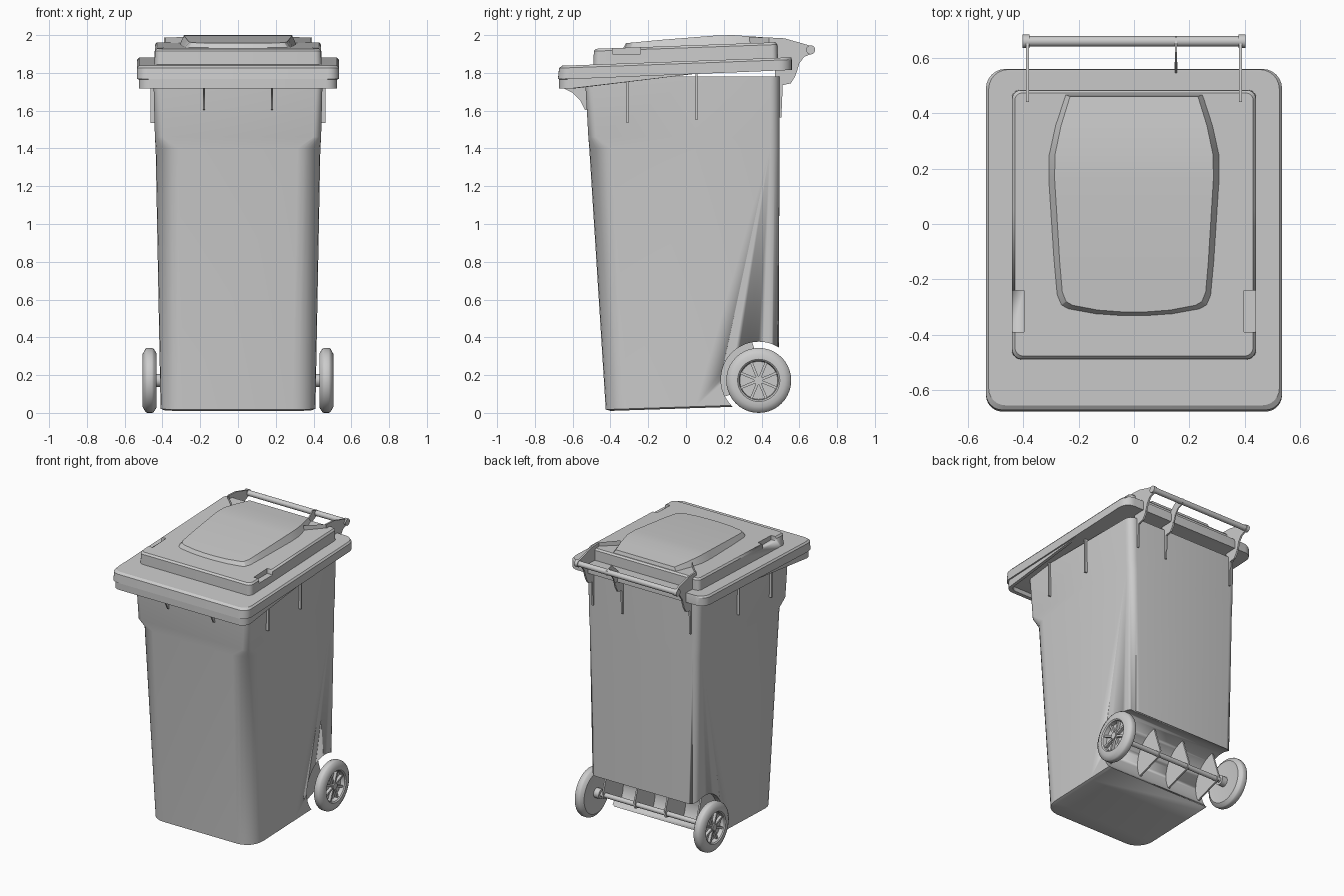
import bpy, bmesh, math
from mathutils import Matrix, Vector

if "Cube" in bpy.data.objects:
    bpy.data.objects.remove(bpy.data.objects["Cube"])

grey = bpy.data.materials.new("bin grey")
grey.use_nodes = True
COLOUR = (0.6, 0.6, 0.6, 1)
grey.diffuse_color = COLOUR
grey.node_tree.nodes["Principled BSDF"].inputs["Base Color"].default_value = COLOUR


def finish(name, bm, angle=35):
    bmesh.ops.recalc_face_normals(bm, faces=bm.faces)
    mesh = bpy.data.meshes.new(name)
    bm.to_mesh(mesh)
    bm.free()
    mesh.materials.append(grey)
    ob = bpy.data.objects.new(name, mesh)
    bpy.context.collection.objects.link(ob)
    bpy.ops.object.select_all(action='DESELECT')
    ob.select_set(True)
    bpy.context.view_layer.objects.active = ob
    bpy.ops.object.shade_smooth_by_angle(angle=math.radians(angle))
    return ob


def lerp_table(table, y):
    """Height read from a short list of (y, z) points."""
    if y <= table[0][0]:
        return table[0][1]
    for (a, za), (b, zb) in zip(table, table[1:]):
        if y <= b:
            return za + (zb - za) * (y - a) / (b - a)
    return table[-1][1]


def ring(hx, y0, y1, rf, rb, heights, mid=0.05, seg=6):
    """Rounded rectangle with front and back corner radii."""
    half = [(hx, mid)]
    for cy, r, start in ((y1 - rb, rb, 0), (y0 + rf, rf, -90)):
        arc = []
        for i in range(seg + 1):
            a = math.radians(start + 90 * i / seg)
            arc.append((hx - r + r * math.cos(a), cy + r * math.sin(a)))
        half = half + arc if start == 0 else arc + half
    outline = half + [(-x, y) for x, y in reversed(half)]
    return [Vector((x, y, lerp_table(heights, y))) for x, y in outline]


def loft(name, rings, angle=35):
    bm = bmesh.new()
    rows = [[bm.verts.new(p) for p in r] for r in rings]
    n = len(rows[0])
    for a, b in zip(rows, rows[1:]):
        for i in range(n):
            j = (i + 1) % n
            bm.faces.new((a[i], a[j], b[j], b[i]))
    # caps are strips joining mirrored points
    for row in (rows[0], rows[-1]):
        for i in range(n // 2 - 1):
            bm.faces.new((row[i], row[i + 1], row[n - 2 - i], row[n - 1 - i]))
    return finish(name, bm, angle)


def plate(name, profile, x, thick=0.012):
    """Thin upright plate from a (y, z) profile."""
    bm = bmesh.new()
    face = bm.faces.new([bm.verts.new((x - thick / 2, y, z)) for y, z in profile])
    ext = bmesh.ops.extrude_face_region(bm, geom=[face])
    bmesh.ops.translate(bm, vec=(thick, 0, 0),
                        verts=[v for v in ext["geom"] if isinstance(v, bmesh.types.BMVert)])
    return finish(name, bm)


def box(name, lo, hi):
    bm = bmesh.new()
    lo, hi = Vector(lo), Vector(hi)
    bmesh.ops.create_cube(bm, size=1, matrix=Matrix.Translation((lo + hi) / 2)
                          @ Matrix.Diagonal((*(hi - lo), 1)))
    return finish(name, bm)


def rod(name, x0, x1, y, z, r, seg=24):
    bm = bmesh.new()
    bmesh.ops.create_cone(bm, cap_ends=True, segments=seg, radius1=r, radius2=r, depth=x1 - x0,
                          matrix=Matrix.Translation(((x0 + x1) / 2, y, z))
                          @ Matrix.Rotation(math.pi / 2, 4, 'Y'))
    return finish(name, bm)


def cut(ob, cutter):
    mod = ob.modifiers.new("cut", 'BOOLEAN')
    mod.operation, mod.object, mod.solver = 'DIFFERENCE', cutter, 'EXACT'
    bpy.context.view_layer.objects.active = ob
    bpy.ops.object.modifier_apply(modifier=mod.name)
    bpy.data.objects.remove(cutter)


AXLE_Y, AXLE_Z = 0.385, 0.172

# Tapered body with square shoulders near the top and a round recess for the axle
floor = [(-0.42, 0.01), (0.49, 0.04)]
body = loft("body", [
    ring(0.39, -0.40, 0.47, 0.10, 0.04, floor),
    ring(0.41, -0.425, 0.49, 0.12, 0.05, [(y, z + 0.008) for y, z in floor]),
    ring(0.436, -0.512, 0.495, 0.12, 0.05, [(0, 1.40)]),
    ring(0.44, -0.517, 0.495, 0.04, 0.05, [(0, 1.46)]),
    ring(0.448, -0.535, 0.495, 0.035, 0.05, [(0, 1.78)]),
])
cut(body, rod("recess_cutter", -0.6, 0.6, AXLE_Y, AXLE_Z + 0.005, 0.2, 48))

# Body rim with a downturned lip
under = [(-0.55, 1.717), (0.05, 1.795), (0.5, 1.82)]
seam = [(-0.66, 1.775), (0.5, 1.835)]
loft("body_rim", [
    ring(0.44, -0.53, 0.49, 0.04, 0.04, [(y, z + 0.03) for y, z in under]),
    ring(0.505, -0.645, 0.505, 0.05, 0.04, [(y, z + 0.03) for y, z in under]),
    ring(0.505, -0.645, 0.505, 0.05, 0.04, under),
    ring(0.525, -0.672, 0.525, 0.06, 0.05, under),
    ring(0.525, -0.672, 0.525, 0.06, 0.05, seam),
])

# Lid flange
top = [(-0.65, 1.838), (0.55, 1.882)]
loft("lid_flange", [
    ring(0.535, -0.665, 0.56, 0.06, 0.07, [(-0.66, 1.765), (0.55, 1.815)]),
    ring(0.535, -0.678, 0.56, 0.06, 0.07, [(-0.66, 1.768), (0.55, 1.82)]),
    ring(0.535, -0.672, 0.56, 0.06, 0.07, [(y, z - 0.012) for y, z in top]),
    ring(0.525, -0.655, 0.558, 0.06, 0.07, top),
], 25)

# Raised lid panel with a finger notch on each side
panel_top = [(-0.49, 1.927), (0.48, 1.962)]
panel = loft("lid_panel", [
    ring(0.442, -0.49, 0.485, 0.035, 0.03, [(-0.49, 1.82), (0.48, 1.86)]),
    ring(0.44, -0.488, 0.483, 0.035, 0.03, [(y, z - 0.012) for y, z in panel_top]),
    ring(0.43, -0.477, 0.473, 0.03, 0.025, panel_top),
])
for s in (-1, 1):
    xs = sorted((s * 0.398, s * 0.47))
    cut(panel, box("notch_cutter", (xs[0], -0.39, 1.9), (xs[1], -0.24, 2.0)))

# Domed centre of the lid
half = [(0.25, 0.468), (0.285, 0.36), (0.309, 0.25), (0.31, 0.16), (0.29, -0.15),
        (0.28, -0.26), (0.265, -0.295), (0.24, -0.309), (0.14, -0.327), (0.04, -0.334)]
dome_top = [(-0.32, 1.957), (-0.1, 1.978), (0.05, 1.991), (0.16, 1.998), (0.25, 2.0), (0.47, 1.984)]
outline = half + [(-x, y) for x, y in reversed(half)]
base_ring = [Vector((x, y, lerp_table(panel_top, y) - 0.005)) for x, y in outline]
dome_ring = []
for x, y in outline:
    x, y = x * 0.925, 0.46 + (y - 0.468) * 0.97
    dome_ring.append(Vector((x, y, lerp_table(dome_top, y))))
loft("lid_dome", [base_ring, dome_ring], 20)

# Handle bar, its arms and the ribs below them
rod("handle_bar", -0.4, 0.4, 0.66, 1.922, 0.019)
arm = [(0.44, 1.87), (0.44, 1.987), (0.52, 1.983), (0.62, 1.955), (0.675, 1.938),
       (0.675, 1.905), (0.625, 1.885), (0.6, 1.85), (0.585, 1.8), (0.54, 1.8), (0.53, 1.86)]
back_rib = [(0.47, 1.565), (0.505, 1.565), (0.512, 1.735), (0.555, 1.745), (0.58, 1.785),
            (0.585, 1.82), (0.47, 1.82)]
for x in (-0.385, 0.152, 0.385):
    plate("back_rib", back_rib, x)
    if abs(x) > 0.3:
        plate("handle_arm", arm, x)
    else:
        plate("middle_handle_arm", [(0.53, 1.86), (0.56, 1.9)] + arm[3:], x, 0.008)
for s in (-1, 1):
    rod("handle_collar", s * 0.39 - 0.012, s * 0.39 + 0.012, 0.66, 1.922, 0.024)
    # angled brace running from the arm to the dome
    bm = bmesh.new()
    quad = [bm.verts.new((s * x, y, z)) for x, y, z in
            ((0.385, 0.44, 1.9), (0.28, 0.335, 1.92), (0.28, 0.335, 1.99), (0.385, 0.44, 1.987))]
    bm.faces.new(quad)
    bmesh.ops.solidify(bm, geom=bm.faces[:], thickness=0.01)
    finish("handle_brace", bm)

# Ribs under the rim on the sides and front
for s in (-1, 1):
    for y in (-0.31, 0.055):
        lo = lerp_table([(-0.31, 1.535), (0.055, 1.55)], y)
        xs = sorted((s * 0.42, s * 0.462))
        box("side_rib", (xs[0], y - 0.005, lo), (xs[1], y + 0.005, 1.8))
    plate("front_rib", [(-0.5, 1.6), (-0.535, 1.605), (-0.56, 1.655), (-0.6, 1.695),
                        (-0.645, 1.717), (-0.645, 1.75), (-0.5, 1.75)], s * 0.18, 0.01)

# Axle, its bushings and the webs inside the recess
rod("axle", -0.45, 0.45, AXLE_Y, AXLE_Z, 0.017)
web = [(AXLE_Y + r * math.cos(a), AXLE_Z + r * math.sin(a))
       for r, a in [(0.21, math.radians(d)) for d in range(100, 220, 15)]]
web += [(AXLE_Y - 0.02, AXLE_Z - 0.03), (AXLE_Y + 0.02, AXLE_Z - 0.02), (AXLE_Y + 0.025, AXLE_Z + 0.02)]
for x in (-0.37, -0.12, 0.12, 0.37):
    plate("axle_web", web, x)

# Wheels with a recessed spoked hub
tyre = [(0.435, 0), (0.435, 0.125), (0.432, 0.145), (0.447, 0.168), (0.455, 0.172), (0.48, 0.172),
        (0.49, 0.167), (0.505, 0.14), (0.505, 0.112), (0.498, 0.104), (0.47, 0.1), (0.47, 0)]
for s, side in ((-1, "right"), (1, "left")):
    bm = bmesh.new()
    pts = [bm.verts.new((s * x, AXLE_Y, AXLE_Z + r)) for x, r in tyre]
    edges = [bm.edges.new(e) for e in zip(pts, pts[1:])]
    bmesh.ops.spin(bm, geom=pts + edges, cent=(0, AXLE_Y, AXLE_Z), axis=(1, 0, 0),
                   angle=math.tau, steps=40)
    bmesh.ops.remove_doubles(bm, verts=bm.verts, dist=0.0002)
    finish(side + "_wheel", bm)
    bm = bmesh.new()
    for i in range(8):
        spin = Matrix.Rotation(math.tau * (i + 0.5) / 8, 4, 'X')
        bmesh.ops.create_cube(bm, size=1, matrix=Matrix.Translation((s * 0.479, AXLE_Y, AXLE_Z)) @ spin
                              @ Matrix.Translation((0, 0, 0.06)) @ Matrix.Diagonal((0.022, 0.014, 0.09, 1)))
    finish(side + "_spokes", bm)
    xs = sorted((s * 0.46, s * 0.497))
    rod(side + "_hub", xs[0], xs[1], AXLE_Y, AXLE_Z, 0.024, 16)
    xs = sorted((s * 0.395, s * 0.44))
    rod(side + "_bushing", xs[0], xs[1], AXLE_Y, AXLE_Z, 0.034)
